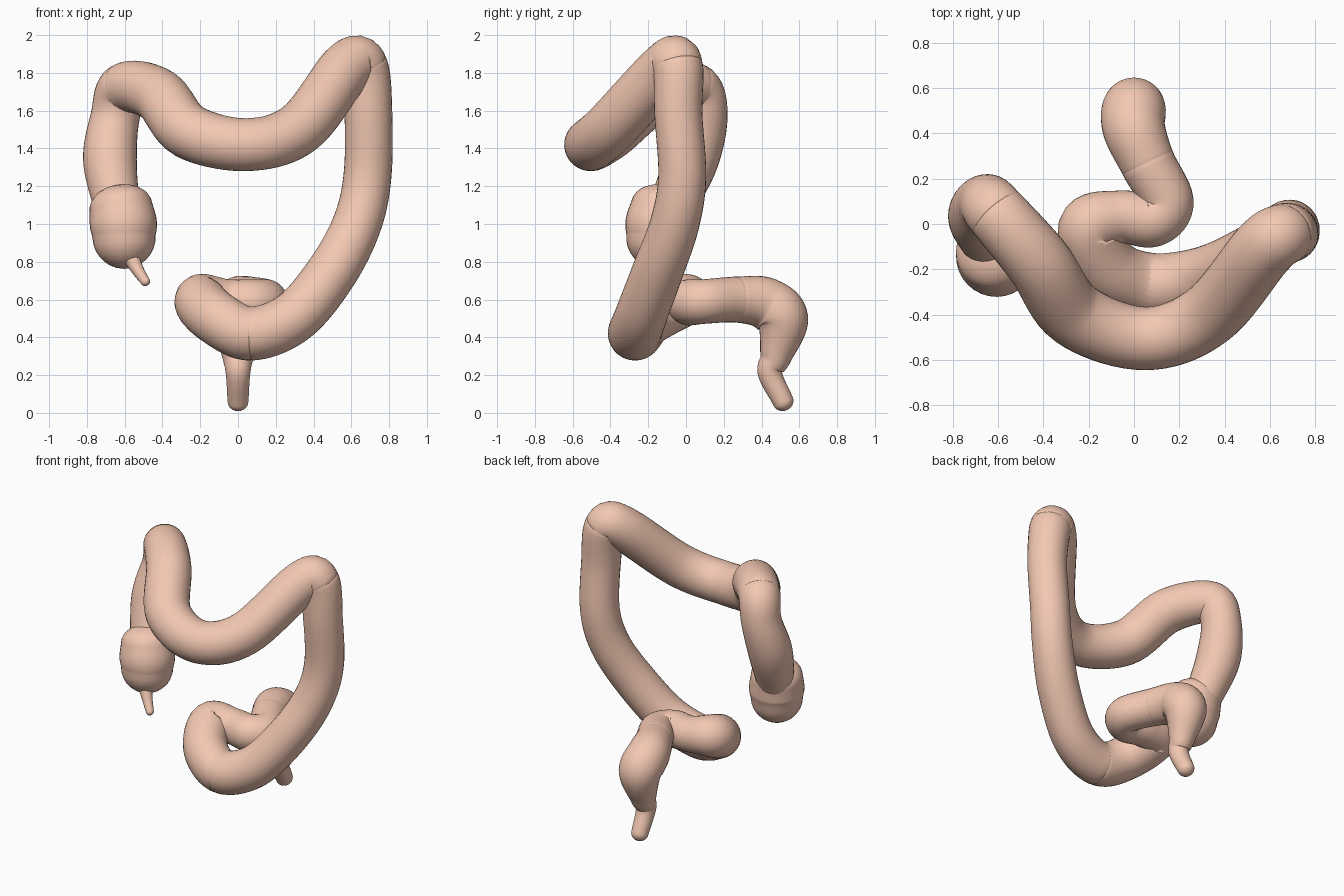
import bpy, bmesh, math
from mathutils import Vector

if "Cube" in bpy.data.objects:
    bpy.data.objects.remove(bpy.data.objects["Cube"])

mat = bpy.data.materials.new("tissue")
mat.diffuse_color = (0.9, 0.58, 0.45, 1)
mat.use_nodes = True
mat.node_tree.nodes["Principled BSDF"].inputs["Base Color"].default_value = mat.diffuse_color
SIDES, STEPS = 32, 9


def spline(pts):
    """Smooth samples (x, y, z, radius) through the control points."""
    p = [Vector(q) for q in pts]
    p = [2 * p[0] - p[1]] + p + [2 * p[-1] - p[-2]]
    out = []
    for i in range(1, len(p) - 2):
        a, b, c, d = p[i - 1:i + 3]
        for k in range(STEPS):
            t = k / STEPS
            out.append(0.5 * (2 * b + (c - a) * t + (2 * a - 5 * b + 4 * c - d) * t * t
                              + (3 * b - a - 3 * c + d) * t ** 3))
    out.append(p[-2])
    return out


def tube(name, samples, cap0=0.3, cap1=0.3):
    """Skin rings along the samples and close both ends with domes."""
    pos = [s.to_3d() for s in samples]
    rad = [s[3] for s in samples]
    n = len(pos)
    tan = [(pos[min(i + 1, n - 1)] - pos[max(i - 1, 0)]).normalized() for i in range(n)]
    angles = [math.radians(12 * k) for k in range(1, 8)]
    head = [(pos[0] - tan[0] * rad[0] * cap0 * math.sin(a), rad[0] * math.cos(a), tan[0])
            for a in reversed(angles)]
    tail = [(pos[-1] + tan[-1] * rad[-1] * cap1 * math.sin(a), rad[-1] * math.cos(a), tan[-1])
            for a in angles]
    bm = bmesh.new()
    u = tan[0].orthogonal().normalized()
    loops = []
    for c, r, t in head + list(zip(pos, rad, tan)) + tail:
        u = (u - t * u.dot(t)).normalized()
        v = t.cross(u)
        ring = []
        for k in range(SIDES):
            a = 2 * math.pi * k / SIDES
            ring.append(bm.verts.new(c + r * (u * math.cos(a) + v * math.sin(a))))
        loops.append(ring)
    for a, b in zip(loops, loops[1:]):
        for k in range(SIDES):
            j = (k + 1) % SIDES
            bm.faces.new((a[k], a[j], b[j], b[k]))
    bm.faces.new(loops[0][::-1])
    bm.faces.new(loops[-1])
    bmesh.ops.recalc_face_normals(bm, faces=bm.faces)
    for f in bm.faces:
        f.smooth = True
    me = bpy.data.meshes.new(name)
    bm.to_mesh(me)
    bm.free()
    me.materials.append(mat)
    ob = bpy.data.objects.new(name, me)
    bpy.context.collection.objects.link(ob)


# centre line of the whole large bowel: x, y, z, radius
path = [
    (-.64, -.08, 1.08, .12), (-.678, .03, 1.34, .142), (-.65, .09, 1.57, .13),
    (-.6, .04, 1.72, .135), (-.42, -.17, 1.68, .145), (-.26, -.4, 1.49, .147),
    (.05, -.505, 1.42, .14), (.33, -.4, 1.51, .142), (.57, -.11, 1.82, .142),
    (.66, -.045, 1.83, .135), (.69, -.04, 1.58, .127), (.685, -.02, 1.25, .127),
    (.63, -.06, 1, .13), (.5, -.15, .75, .135), (.3, -.24, .51, .138),
    (.07, -.27, .42, .143), (-.11, -.2, .5, .143), (-.195, -.02, .595, .14),
    (-.06, .03, .59, .118), (.08, .02, .585, .122), (.145, .1, .59, .118),
    (.06, .27, .6, .122), (0, .42, .58, .138), (0, .51, .49, .138),
    (0, .475, .3, .085), (0, .445, .21, .065), (0, .515, .06, .055),
]
whole = spline(path)

# sections: name, first and last control point, dome heights
for name, a, b, c0, c1 in [
    ("ascending_colon", 0, 3, .3, .3),
    ("transverse_colon", 3, 9, .5, .3),
    ("descending_colon", 9, 15, .3, .3),
    ("sigmoid_colon", 15, 21, .3, .3),
    ("rectum", 21, 26, .3, .9),
]:
    tube(name, whole[a * STEPS:b * STEPS + 1], c0, c1)

# pouch at the start of the bowel
tube("cecum", spline([(-.603, -.15, .93, .167), (-.607, -.143, 1, .178),
                      (-.62, -.125, 1.09, .167)]), 1, .7)

# small blind tail under the pouch
tube("appendix", spline([(-.57, -.22, .83, .045), (-.53, -.25, .755, .033),
                         (-.49, -.28, .695, .025)]), .3, .9)
